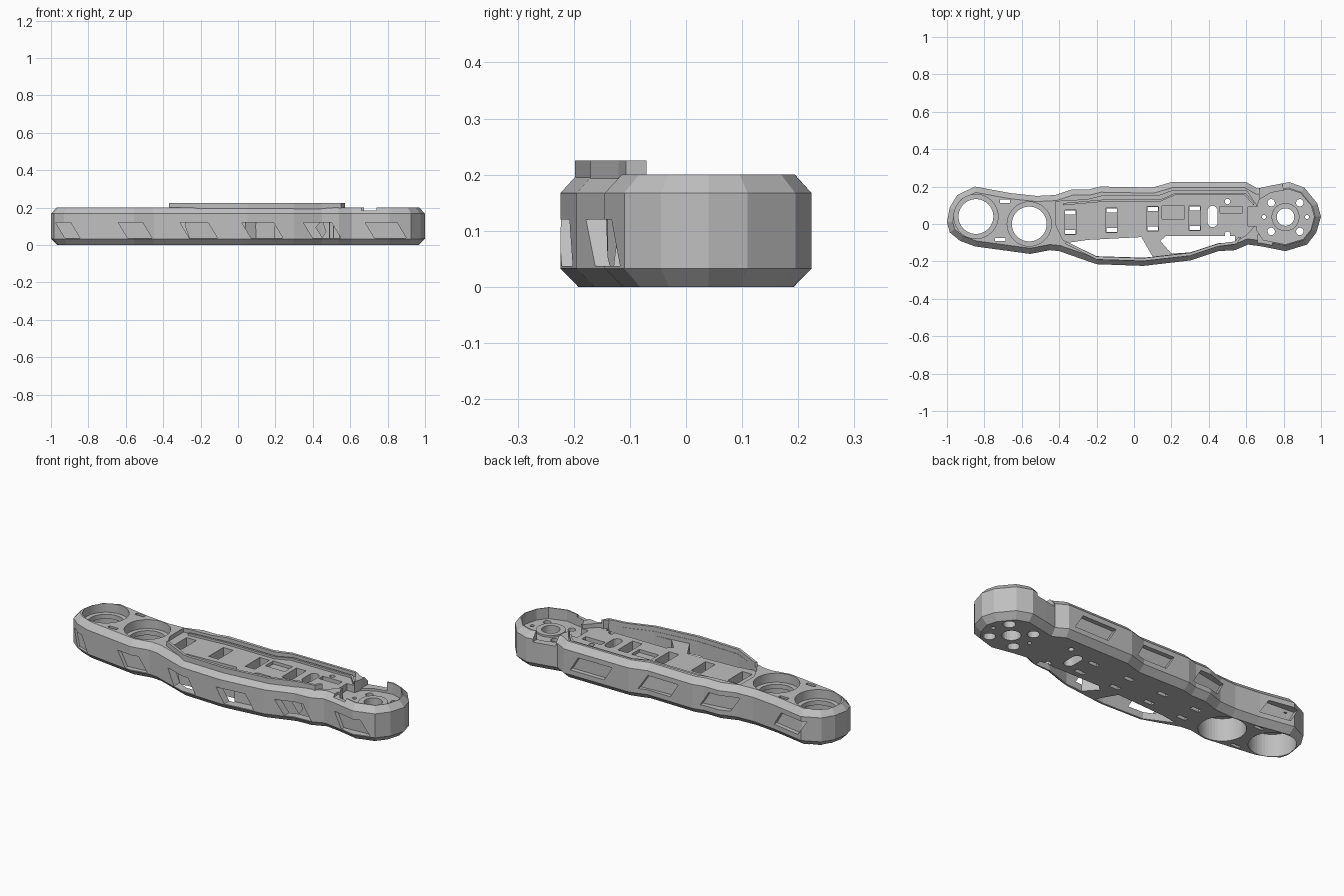
import bpy, bmesh, math
from mathutils import Vector

if "Cube" in bpy.data.objects:
    bpy.data.objects.remove(bpy.data.objects["Cube"])

grey = bpy.data.materials.new("light grey plastic")
grey.diffuse_color = (0.52, 0.52, 0.52, 1)
grey.use_nodes = True
grey.node_tree.nodes["Principled BSDF"].inputs["Base Color"].default_value = grey.diffuse_color

# Plan outline: front edge left to right, back edge right to left
FRONT = [(-1, .01), (-.985, -.045), (-.93, -.09), (-.85, -.12), (-.555, -.16), (-.45, -.14),
         (-.4, -.145), (-.2, -.215), (.05, -.224), (.3, -.195), (.45, -.145), (.54, -.14),
         (.61, -.11), (.685, -.12), (.81, -.145), (.925, -.11), (.975, -.045)]
BACK = [(1, .04), (.98, .11), (.91, .195), (.83, .224), (.73, .205), (.66, .19), (.6, .224),
        (.2, .224), (.1, .195), (-.18, .2), (-.24, .185), (-.33, .185), (-.42, .155),
        (-.52, .15), (-.66, .165), (-.85, .2), (-.945, .155), (-.985, .09)]
OUTLINE = FRONT + BACK
DECK, CUP = .177, .138


def inset(pts, d):
    """Offset a counter-clockwise polygon inwards by d."""
    out = []
    for i, p in enumerate(pts):
        a, b, c = Vector(pts[i - 1]), Vector(p), Vector(pts[(i + 1) % len(pts)])
        e, f = (b - a).normalized(), (c - b).normalized()
        n, m = Vector((-e.y, e.x)), Vector((-f.y, f.x))
        out.append(tuple(b + (n + m) * d / (1 + n.dot(m))))
    return out


def loft(name, layers):
    """Closed solid through stacked loops of 3D points."""
    bm = bmesh.new()
    loops = [[bm.verts.new(p) for p in layer] for layer in layers]
    bm.faces.new(loops[0])
    bm.faces.new(loops[-1])
    n = len(loops[0])
    for a, b in zip(loops, loops[1:]):
        for i in range(n):
            bm.faces.new((a[i], a[(i + 1) % n], b[(i + 1) % n], b[i]))
    bmesh.ops.recalc_face_normals(bm, faces=bm.faces)
    me = bpy.data.meshes.new(name)
    bm.to_mesh(me)
    bm.free()
    me.materials.append(grey)
    ob = bpy.data.objects.new(name, me)
    bpy.context.collection.objects.link(ob)
    return ob


def prism(name, pts, z0, z1):
    return loft(name, [[(x, y, z) for x, y in pts] for z in (z0, z1)])


def circle(x, y, r, n=32):
    return [(x + r * math.cos(2 * math.pi * i / n), y + r * math.sin(2 * math.pi * i / n))
            for i in range(n)]


def rect(x, y, w, h):
    return [(x - w / 2, y - h / 2), (x + w / 2, y - h / 2), (x + w / 2, y + h / 2), (x - w / 2, y + h / 2)]


def slot(x, y, r, half, n=8):
    arc = [math.pi * i / n for i in range(n + 1)]
    return [(x + r * math.cos(a), y + half + r * math.sin(a)) for a in arc] + \
           [(x - r * math.cos(a), y - half - r * math.sin(a)) for a in arc]


cutters = []


def cut(pts, z0=-.1, z1=.3):
    cutters.append(prism("cutter", pts, z0, z1))


def edge_y(side, x):
    pts = sorted(side)
    for (x0, y0), (x1, y1) in zip(pts, pts[1:]):
        if x0 <= x <= x1:
            return y0 + (y1 - y0) * (x - x0) / (x1 - x0)
    return pts[-1][1]


def window(side, x, w, depth, s, z0, z1):
    """Slanted side window that follows the local wall direction."""
    layers = []
    for off in (-.06, depth):
        layer = []
        for u, z in ((-w / 2, z1), (w / 2 - .05, z1), (w / 2, z0), (-w / 2 + .05, z0)):
            px = max(-.995, min(.97, x + u))
            layer.append((x + u, edge_y(side, px) - s * off, z))
        layers.append(layer)
    cutters.append(loft("cutter", layers))


# Main body with bevelled top and bottom edges
body = loft("arm_body", [[(x, y, z) for x, y in inset(OUTLINE, d)]
                         for z, d in ((0, .032), (.033, 0), (.167, 0), (.2, .03))])

# Recessed deck
LIP = [(-.38, -.085), (-.2, -.172), (.05, -.18), (.3, -.152), (.45, -.103), (.55, -.09)]
cut(LIP + [(.6, -.06), (.655, 0), (.655, .1), (.6, .18), (.21, .18), (.13, .15), (-.17, .15),
           (-.25, .13), (-.42, .12), (-.42, 0)], DECK)

# Openings behind the front wall
cut([(-.35, -.1), (-.2, -.172), (.05, -.18), (.1, -.175), (.04, -.07), (-.25, -.085)])
cut([(.2, -.158), (.3, -.152), (.45, -.103), (.54, -.1), (.54, -.065), (.17, -.065), (.14, -.09)])

# Two large bores with a narrow ledge inside
for x, y in ((-.845, .04), (-.56, 0)):
    cut(circle(x, y, .093, 48))
    cut(circle(x, y, .118, 48), .15)
    cut(circle(x, y, .118, 48), -.1, .125)

# Strap pockets, each with two slots through the floor
for x, y in ((-.34, .01), (-.12, .02), (.1, .028), (.325, .03)):
    cut(rect(x, y, .06, .13), .02)
    for s in (-1, 1):
        cut(rect(x, y + s * .052, .056, .022), -.1, .1)

# Cable slot, shallow pockets and small slits
cut(slot(.42, .04, .027, .03))
cut(rect(.21, .062, .12, .07), .16)
cut(rect(.52, .075, .12, .035), .15)
for x, y in ((-.69, .122), (-.715, -.083)):
    cut(rect(x, y, .055, .018))
for y in (.12, -.055):
    cut(circle(.5, y, .015, 12))

# Motor cup, its passage to the deck and screw holes
CX, CY = .81, .037
cut([(.655, -.03), (.69, -.085), (.81, -.108), (.905, -.08), (.945, -.03), (.963, .04),
     (.945, .1), (.89, .165), (.825, .185), (.73, .167), (.67, .13), (.655, .08)], CUP)
cut(rect(.65, .04, .08, .1), CUP)
cut(circle(CX, CY, .047, 24))
for a in (45, 135, 225, 315):
    hx, hy = CX + .108 * math.cos(math.radians(a)), CY + .108 * math.sin(math.radians(a))
    cut(circle(hx, hy, .02, 16))
    cut(circle(hx, hy, .031, 16), -.1, .06)
for dx in (-.115, .115):
    cut(circle(CX + dx, CY, .011, 12))

# Gaps in the cup rim
cut([(.67, .1), (.8, .1), (.79, .3), (.67, .3)], .15)
cut([(.66, -.2), (.74, -.2), (.74, -.06), (.66, -.06)], .185)

# Side windows
for x, w, d in ((-.91, .13, .016), (-.55, .18, .022), (-.21, .2, .05), (.13, .22, .05),
                (.45, .2, .05), (.79, .22, .022)):
    window(FRONT, x, w, d, -1, .037, .12)
for x, w in ((-.77, .22), (-.33, .22), (.03, .24), (.43, .26)):
    window(BACK, x, w, .025, 1, .06, .14)

# Apply the cuts and remove the helpers
for c in cutters:
    m = body.modifiers.new("cut", "BOOLEAN")
    m.operation, m.solver, m.object = "DIFFERENCE", "EXACT", c
bpy.context.view_layer.update()
dg = bpy.context.evaluated_depsgraph_get()
result = bpy.data.meshes.new_from_object(body.evaluated_get(dg))
body.modifiers.clear()
body.data = result
for c in cutters:
    bpy.data.objects.remove(c)

# Raised lip along the front wall
outer = [(-.37, -.105), (-.2, -.19), (.05, -.198), (.3, -.17), (.45, -.12), (.55, -.107), (.572, -.07)]
inner = [(.558, -.07), (.54, -.093), (.45, -.105), (.3, -.154), (.05, -.182), (-.2, -.174), (-.36, -.094)]
prism("front_lip", outer + inner, .16, .225)

# Raised ring around the motor shaft hole
ring = loft("shaft_ring", [[(x, y, z) for x, y in circle(CX, CY, r, 24)]
                           for r, z in ((.075, CUP - .005), (.075, CUP + .01),
                                        (.047, CUP + .01), (.047, CUP - .005))])
bm = bmesh.new()
bm.from_mesh(ring.data)
bmesh.ops.delete(bm, geom=[f for f in bm.faces if len(f.verts) > 4], context="FACES")
bm.to_mesh(ring.data)
bm.free()

# Guide rail along the back of the deck
rail = [(-.38, .1), (-.15, .12), (.14, .12), (.22, .155), (.59, .155), (.64, .1)]
back_rail = [(x + .004, y + .012) for x, y in reversed(rail)]
prism("back_rail", rail + back_rail, DECK - .005, DECK + .012)
